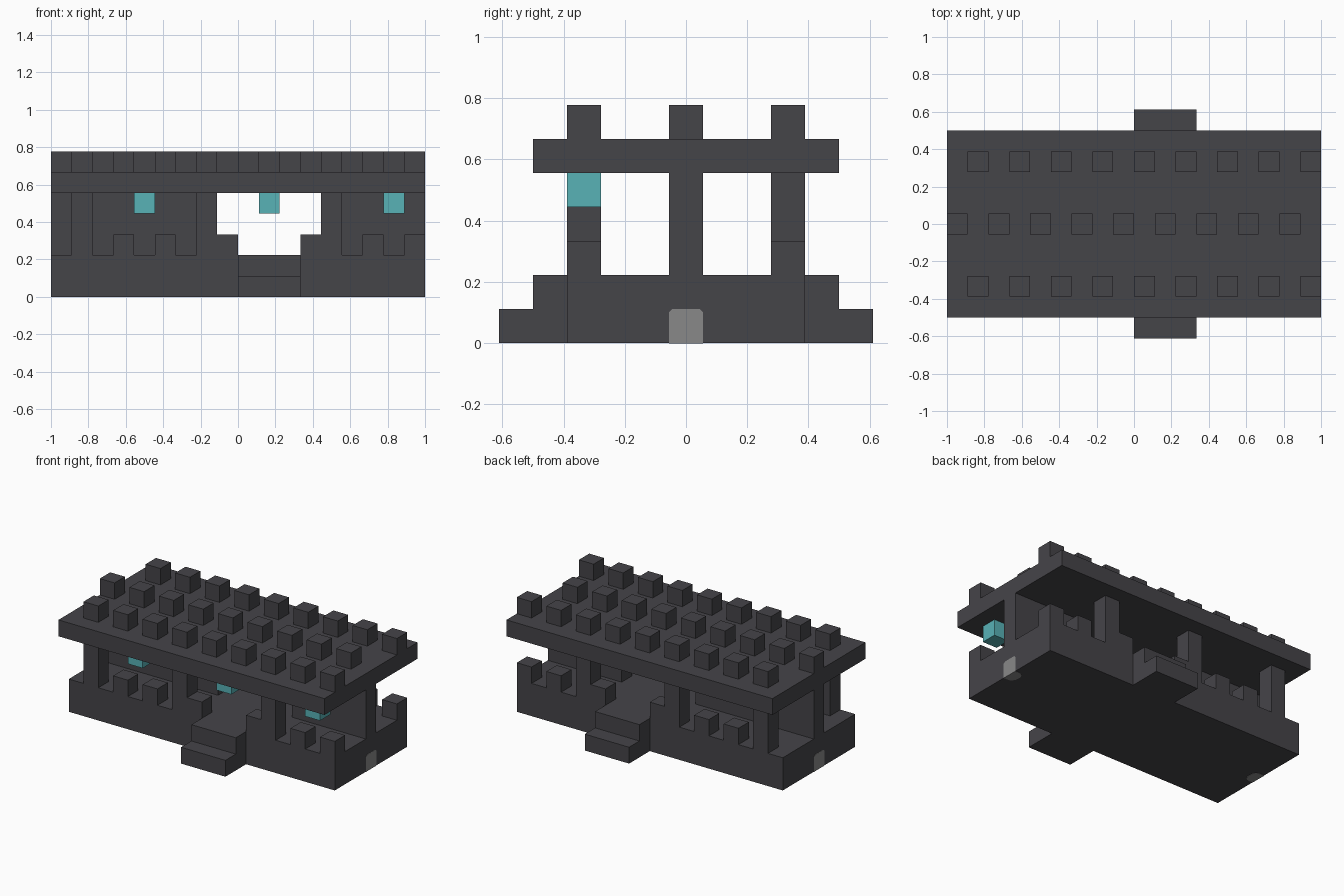
import bpy
import bmesh
from mathutils import Matrix, Vector

U = 1 / 9  # one building block

old = bpy.data.objects.get("Cube")
if old:
    bpy.data.objects.remove(old, do_unlink=True)


def material(name, rgb):
    m = bpy.data.materials.new(name)
    m.use_nodes = True
    m.diffuse_color = (*rgb, 1)
    bsdf = next(n for n in m.node_tree.nodes if n.type == 'BSDF_PRINCIPLED')
    bsdf.inputs["Base Color"].default_value = (*rgb, 1)
    return m


STONE = material("dark stone", (0.060, 0.058, 0.066))
GLOW = material("teal glow", (0.098, 0.445, 0.468))
GREY = material("door grey", (0.25, 0.25, 0.25))


def boxes(name, spans, mat):
    """One object from boxes given in blocks as (x0, x1, y0, y1, z0, z1)."""
    bm = bmesh.new()
    for x0, x1, y0, y1, z0, z1 in spans:
        centre = Vector((x0 + x1, y0 + y1, z0 + z1)) * U / 2
        size = Vector((x1 - x0, y1 - y0, z1 - z0)) * U
        placed = Matrix.Translation(centre) @ Matrix.Diagonal(size).to_4x4()
        bmesh.ops.create_cube(bm, size=1, matrix=placed)
    mesh = bpy.data.meshes.new(name)
    bm.to_mesh(mesh)
    bm.free()
    mesh.materials.append(mat)
    ob = bpy.data.objects.new(name, mesh)
    bpy.context.collection.objects.link(ob)
    return ob


# Base and the steps on both long sides
boxes("base", [(-9, 9, -3.5, 3.5, 0, 2)], STONE)
for side, s in (("front", -1), ("back", 1)):
    def row(a, b):
        return sorted((s * a, s * b))

    boxes(side + "_upper_step", [(0, 3, *row(3.5, 4.5), 0, 2)], STONE)
    boxes(side + "_lower_step", [(0, 3, *row(4.5, 5.5), 0, 1)], STONE)

    # Columns and low parapet blocks along the edge
    boxes(side + "_columns", [(x, x + 1, *row(2.5, 3.5), 2, 5) for x in (-8, -2, 4)], STONE)
    boxes(side + "_parapet", [(x, x + 1, *row(2.5, 3.5), 2, 3)
                              for x in (-6, -4, -1, 3, 6, 8)], STONE)

# Middle wall with its wide opening
boxes("middle_wall", [(-9, -1, -.5, .5, 2, 5), (4, 9, -.5, .5, 2, 5)], STONE)

# Roof slab with three staggered rows of blocks
boxes("roof", [(-9, 9, -4.5, 4.5, 5, 6)], STONE)
for name, y, start in (("front", -3, -8), ("middle", 0, -9), ("back", 3, -8)):
    boxes(name + "_roof_blocks", [(x, x + 1, y - .5, y + .5, 6, 7)
                                  for x in range(start, 9, 2)], STONE)

# Hanging lanterns under the front of the roof
boxes("lanterns", [(x, x + 1, -3.5, -2.5, 4, 5) for x in (-5, 1, 7)], GLOW)

# Rounded doors set into both ends
for name, s in (("left_door", 1), ("right_door", -1)):
    x0, x1 = sorted((s * 8.35, s * 9.01))
    door = boxes(name, [(x0, x1, -.5, .5, -.01, 1)], GREY)
    bm = bmesh.new()
    bm.from_mesh(door.data)
    inner = [e for e in bm.edges
             if all(abs(v.co.x) < 8.5 * U for v in e.verts)
             and abs(e.verts[0].co.z - e.verts[1].co.z) > U / 2]
    bmesh.ops.bevel(bm, geom=inner, offset=.4 * U, segments=4, profile=.5, affect='EDGES')
    top = [e for e in bm.edges
           if all(v.co.z > .9 * U for v in e.verts)
           and abs(e.verts[0].co.x - e.verts[1].co.x) > .2 * U]
    bmesh.ops.bevel(bm, geom=top, offset=.1 * U, segments=1, profile=.5, affect='EDGES')
    bm.to_mesh(door.data)
    bm.free()
